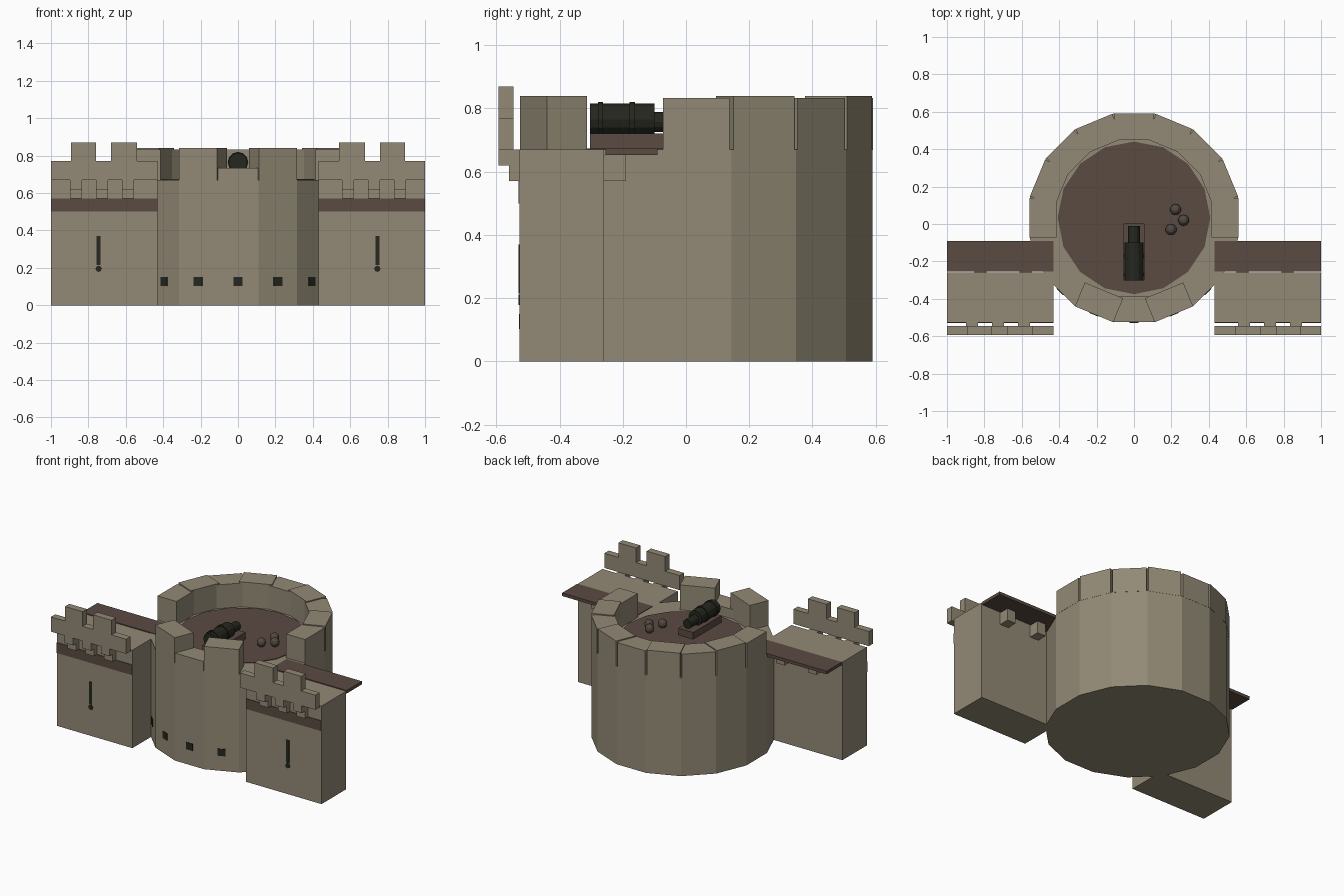
import bpy, math
from mathutils import Matrix, Vector

if "Cube" in bpy.data.objects:
    bpy.data.objects.remove(bpy.data.objects["Cube"])

def mat(name, rgb):
    m = bpy.data.materials.new(name)
    m.diffuse_color = (*rgb, 1)
    m.use_nodes = True
    m.node_tree.nodes["Principled BSDF"].inputs["Base Color"].default_value = m.diffuse_color
    return m

STONE = mat("stone", (0.29, 0.255, 0.18))
WOOD = mat("brown_wood", (0.105, 0.070, 0.055))
IRON = mat("dark_iron", (0.018, 0.020, 0.013))
SHOT = mat("shot_brown", (0.085, 0.066, 0.054))

CY = 0.033                        # tower centre in y
R = 0.568                         # tower corner radius
APO = R * math.cos(math.pi / 16)  # distance to a flat facet
TOP = 0.67                        # walkway height

def finish(name, material):
    ob = bpy.context.object
    ob.name = name
    ob.data.materials.append(material)
    return ob

def box(name, x, y, z, material):
    """Box from (min, max) pairs."""
    bpy.ops.mesh.primitive_cube_add(size=1)
    ob = finish(name, material)
    size = [b[1] - b[0] for b in (x, y, z)]
    mid = [(b[0] + b[1]) / 2 for b in (x, y, z)]
    ob.data.transform(Matrix.Translation(Vector(mid)) @ Matrix.Diagonal((*size, 1)))
    return ob

def cyl(name, r, z0, z1, sides, turn, material, xy=(0, CY)):
    bpy.ops.mesh.primitive_cylinder_add(vertices=sides, radius=r, depth=z1 - z0)
    ob = finish(name, material)
    ob.data.transform(Matrix.Translation((*xy, (z0 + z1) / 2)) @ Matrix.Rotation(turn, 4, 'Z'))
    return ob

def cyl_y(name, r, y0, y1, z, material, x=0, sides=12):
    bpy.ops.mesh.primitive_cylinder_add(vertices=sides, radius=r, depth=y1 - y0)
    ob = finish(name, material)
    ob.data.transform(Matrix.Translation((x, (y0 + y1) / 2, z)) @ Matrix.Rotation(math.pi / 2, 4, 'X'))
    return ob

def facet_box(name, angle, width, r0, r1, z, material):
    """Box lying square to the tower facet that faces the given angle."""
    ob = box(name, (r0, r1), (-width / 2, width / 2), z, material)
    ob.data.transform(Matrix.Translation((0, CY, 0)) @ Matrix.Rotation(math.radians(angle), 4, 'Z'))
    return ob

# Tower drum and timber gun floor
cyl("tower_drum", R, 0, TOP, 16, math.pi / 16, STONE)
cyl("gun_floor", 0.408, TOP - 0.01, TOP + 0.004, 16, 0, WOOD)

# Parapet blocks round the sides and back, alternating in height
for k in range(9):
    facet_box("parapet_block", k * 22.5, 0.21, 0.415, APO + 0.001,
              (TOP - 0.002, 0.833 if k % 2 == 0 else 0.84), STONE)

# Front merlons and the low gun sill between them
for a in (-67.5, -112.5):
    facet_box("front_merlon", a, 0.222, 0.42, APO + 0.001, (TOP - 0.002, 0.84), STONE)
facet_box("gun_sill", -90, 0.215, 0.42, APO, (TOP - 0.002, 0.735), STONE)

# Low square openings at the foot of the tower
for k in range(-2, 3):
    facet_box("floor_vent", -90 + k * 22.5, 0.05, APO - 0.003, APO + 0.004, (0.103, 0.15), IRON)

# Flanking walls, mirrored left and right
for s in (-1, 1):
    def X(a, b):
        return tuple(sorted((s * a, s * b)))
    box("flank_wall", X(0.43, 1), (-0.526, -0.26), (0, TOP), STONE)
    box("wall_band", X(0.43, 1), (-0.530, -0.525), (0.50, 0.57), WOOD)
    # overhanging battlement
    box("battlement", X(0.43, 1), (-0.593, -0.546), (TOP, 0.77), STONE)
    for a, b in ((0.54, 0.68), (0.76, 0.893)):
        box("battlement_merlon", X(a, b), (-0.593, -0.546), (0.769, 0.87), STONE)
    for c in (0.588, 0.728, 0.865):
        box("upper_corbel", X(c - 0.032, c + 0.032), (-0.593, -0.525), (0.62, TOP), STONE)
        box("lower_corbel", X(c - 0.032, c + 0.032), (-0.56, -0.525), (0.57, 0.62), STONE)
    # timber walkway behind, on brackets
    box("walkway_plank", X(0.43, 1), (-0.255, -0.09), (0.652, 0.673), WOOD)
    for c in (0.58, 0.82):
        box("walkway_bracket", X(c - 0.032, c + 0.032), (-0.262, -0.19), (0.57, 0.653), STONE)
    # arrow slit with round foot
    box("arrow_slit", X(0.734, 0.756), (-0.530, -0.524), (0.215, 0.37), IRON)
    cyl_y("arrow_slit_foot", 0.017, -0.530, -0.524, 0.195, IRON, x=s * 0.745, sides=8)

# Cannon on its timber bed
box("cannon_bed", (-0.056, 0.056), (-0.303, 0.003), (TOP, 0.72), WOOD)
cyl_y("cannon_barrel", 0.050, -0.303, -0.10, 0.765, IRON)
cyl_y("cannon_breech", 0.031, -0.11, -0.012, 0.757, IRON)
for y in (-0.27, -0.17):
    cyl_y("cannon_ring", 0.055, y - 0.008, y + 0.008, 0.765, IRON)

# Cannonballs
for x, y in ((0.222, 0.077), (0.265, 0.02), (0.198, -0.03)):
    bpy.ops.mesh.primitive_uv_sphere_add(segments=10, ring_count=6, radius=0.03, location=(x, y, 0.702))
    finish("cannonball", SHOT)
